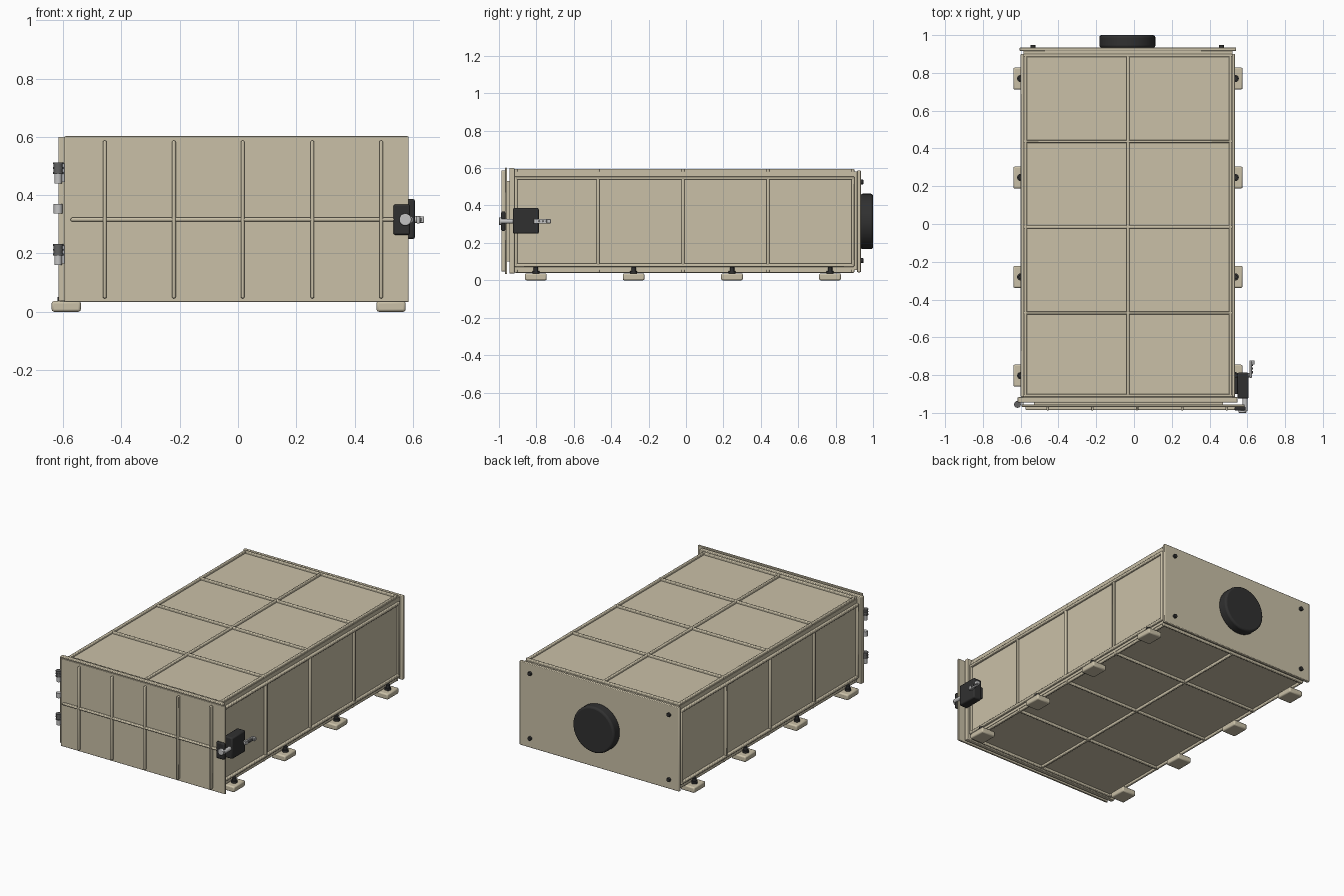
import bpy
import math
from mathutils import Vector

cube = bpy.data.objects.get("Cube")
if cube:
    bpy.data.objects.remove(cube, do_unlink=True)


def material(name, rgb):
    m = bpy.data.materials.new(name)
    m.use_nodes = True
    m.diffuse_color = (*rgb, 1)
    bsdf = m.node_tree.nodes["Principled BSDF"]
    bsdf.inputs["Base Color"].default_value = (*rgb, 1)
    bsdf.inputs["Roughness"].default_value = 0.6
    return m


TAN = material("tan paint", (0.59, 0.53, 0.39))
BLACK = material("black plastic", (0.03, 0.03, 0.03))
STEEL = material("light steel", (0.55, 0.55, 0.55))
DARK = material("dark steel", (0.12, 0.12, 0.12))


def finish(o, name, mat, bevel, segments):
    o.name = name
    o.data.materials.append(mat)
    bpy.ops.object.transform_apply(location=False, rotation=True, scale=True)
    if bevel:
        b = o.modifiers.new("Rounded edges", "BEVEL")
        b.width, b.segments, b.limit_method = bevel, segments, "ANGLE"
    bpy.ops.object.shade_smooth_by_angle(angle=math.radians(35))
    return o


def box(name, x, y, z, mat=TAN, bevel=0.0, segments=2):
    """Box given by its (low, high) span on each axis."""
    spans = (x, y, z)
    bpy.ops.mesh.primitive_cube_add(size=1, location=[(a + b) / 2 for a, b in spans])
    o = bpy.context.object
    o.scale = [b - a for a, b in spans]
    return finish(o, name, mat, bevel, segments)


def rod(name, start, end, radius, mat, bevel=0.0, sides=24):
    a, b = Vector(start), Vector(end)
    bpy.ops.mesh.primitive_cylinder_add(vertices=sides, radius=radius,
                                        depth=(b - a).length, location=(a + b) / 2)
    o = bpy.context.object
    o.rotation_euler = (b - a).to_track_quat("Z", "Y").to_euler()
    return finish(o, name, mat, bevel, 3)


def around(c, half):
    return (c - half, c + half)


# Body: closed core with raised rails and ribs on the four long faces
CX, CZ = -0.032, 0.318
HX, HZ = 0.553, 0.263          # half size of the core
RISE, HALF = 0.015, 0.008      # rib height and half width
FRONT, BACK = -0.917, 0.90
RIB_Y = (-0.47, -0.016, 0.438)
END_Y = (FRONT + HALF, BACK - HALF)
box("body_core", around(CX, HX), (FRONT, BACK), around(CZ, HZ))

for s, side in ((1, "top"), (-1, "bottom")):
    face = CZ + s * HZ
    z = tuple(sorted((face - s * 0.004, face + s * RISE)))
    for x in (CX - 0.542, CX, CX + 0.542):
        box(side + "_long_rib", around(x, HALF), (FRONT, BACK), z, TAN, 0.005)
    for y in RIB_Y + END_Y:
        box(side + "_cross_rib", around(CX, HX), around(y, HALF), z, TAN, 0.005)

for s, side in ((1, "left"), (-1, "right")):
    face = CX + s * HX
    x = tuple(sorted((face - s * 0.004, face + s * RISE)))
    for z in (0.081, 0.547):
        box(side + "_side_rail", x, (FRONT, BACK), around(z, 0.009), TAN, 0.005)
    for y in RIB_Y + END_Y:
        box(side + "_upright_rib", x, around(y, HALF), (0.075, 0.553), TAN, 0.005)

# Back plate with spacer flange, corner bolts and round cover
box("back_flange", around(CX, HX), (BACK, 0.917), around(CZ, HZ))
box("back_plate", (-0.605, 0.54), (0.915, 0.935), (0.043, 0.587), TAN, 0.004)
for x in (-0.534, 0.463):
    for z in (0.105, 0.525):
        rod("back_bolt", (x, 0.93, z), (x, 0.948, z), 0.013, BLACK, 0.003, 16)
rod("round_cover", (-0.035, 0.933, 0.315), (-0.035, 1.0, 0.315), 0.148, BLACK, 0.012, 64)

# Feet with hold-down bolts
for s, side in ((1, "left"), (-1, "right")):
    foot_x = CX + s * 0.557
    for y in (-0.803, -0.28, 0.246, 0.77):
        box(side + "_foot", around(foot_x, 0.05), around(y, 0.058), (0, 0.037), TAN, 0.008)
        bolt_x = CX + s * 0.568
        rod("foot_washer", (bolt_x, y, 0.036), (bolt_x, y, 0.05), 0.019, BLACK, 0, 16)
        rod("foot_bolt", (bolt_x, y, 0.048), (bolt_x, y, 0.07), 0.012, BLACK, 0, 16)

# Front frame, seal and ribbed door
box("front_frame", (-0.616, 0.548), (-0.945, FRONT), (0.036, 0.6), TAN, 0.004)
box("door_seal", (-0.53, 0.47), (-0.958, -0.944), (0.1, 0.53))
box("door_panel", (-0.595, 0.585), (-0.968, -0.956), (0.033, 0.602), TAN, 0.003)
for x in (-0.457, -0.22, 0.016, 0.255, 0.491):
    box("door_upright_rib", around(x, 0.0065), (-0.987, -0.965), (0.046, 0.587), TAN, 0.005)
box("door_cross_rib", (-0.574, 0.57), (-0.985, -0.965), around(0.316, 0.0065), TAN, 0.005)

# Hinges on the right edge of the door
HINGE = (-0.617, -0.955)
for base in (0.16, 0.44):
    rod("hinge_lower_barrel", (*HINGE, base), (*HINGE, base + 0.033), 0.013, STEEL)
    rod("hinge_upper_barrel", (*HINGE, base + 0.033), (*HINGE, base + 0.072), 0.015, DARK)
    for z in (base + 0.036, base + 0.053, base + 0.069):
        rod("hinge_collar", (*HINGE, z - 0.003), (*HINGE, z + 0.003), 0.018, DARK)
    box("hinge_leaf", (-0.617, -0.585), (-0.957, -0.946), (base + 0.005, base + 0.068), STEEL)
rod("hinge_middle_barrel", (*HINGE, 0.337), (*HINGE, 0.369), 0.015, STEEL)

# Latch: front pad, side housing, spindle and lever
box("latch_front_pad", (0.533, 0.59), (-0.988, -0.966), (0.264, 0.368), BLACK, 0.006)
box("latch_housing", (0.547, 0.607), (-0.925, -0.787), (0.249, 0.387), BLACK, 0.008)
box("latch_housing_mount", (0.515, 0.55), (-0.9, -0.81), (0.28, 0.355), BLACK)
rod("latch_knob", (0.574, -1.0, 0.316), (0.574, -0.985, 0.316), 0.021, STEEL, 0.004)
rod("latch_spindle", (0.588, -0.99, 0.316), (0.588, -0.92, 0.316), 0.013, STEEL)
rod("latch_key_stem", (0.604, -0.8, 0.316), (0.626, -0.8, 0.316), 0.012, STEEL)
box("latch_lever", (0.612, 0.624), (-0.815, -0.725), around(0.316, 0.013), STEEL, 0.003)
box("latch_lever_tip", (0.612, 0.638), (-0.745, -0.722), around(0.316, 0.011), STEEL, 0.003)
for y in (-0.785, -0.765, -0.745):
    rod("lever_pin", (0.62, y, 0.316), (0.63, y, 0.316), 0.006, DARK, 0, 12)
